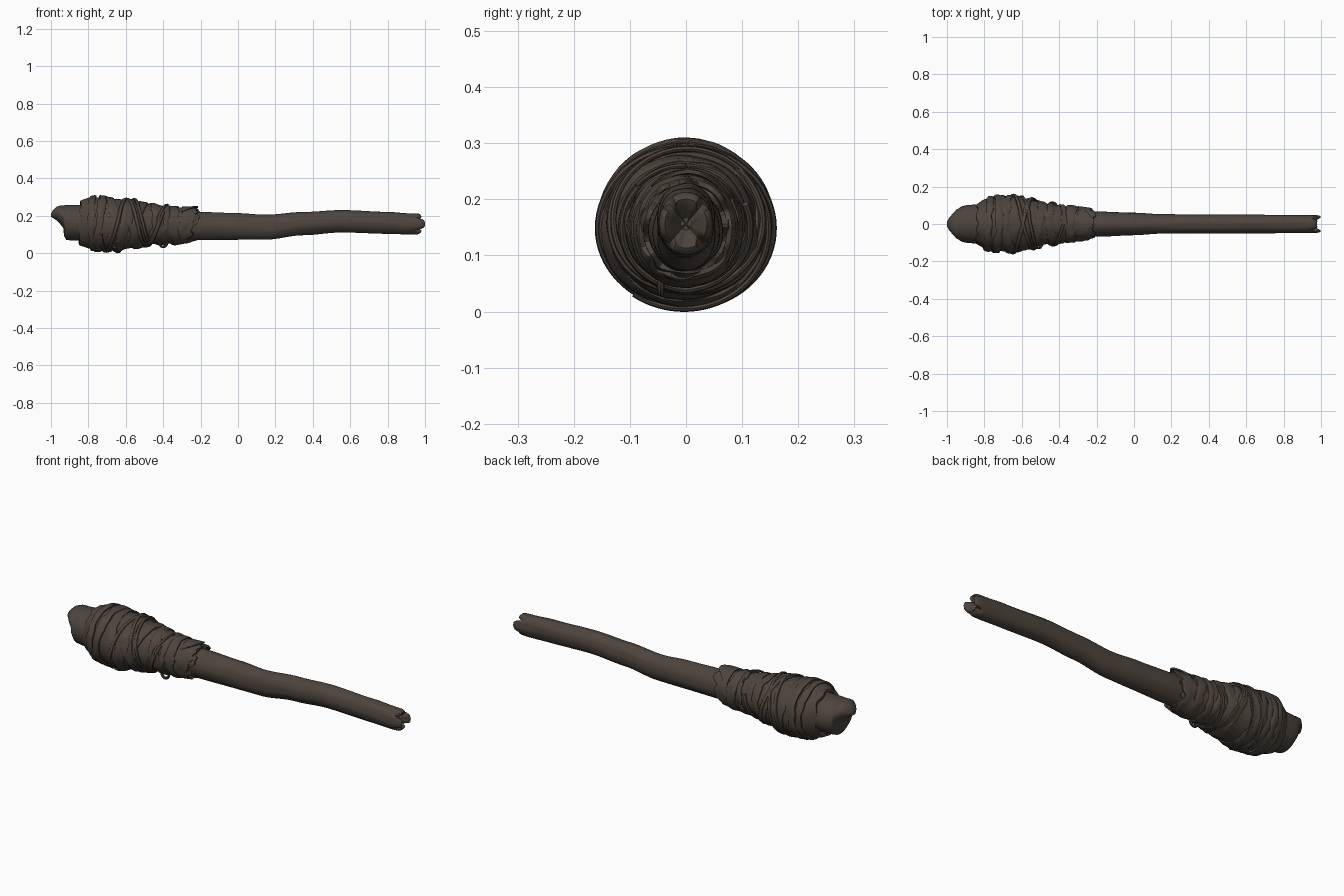
import bpy, bmesh, math, random
from mathutils import Vector, noise

if "Cube" in bpy.data.objects:
    bpy.data.objects.remove(bpy.data.objects["Cube"])

random.seed(4)
TAU = math.tau


def material(name, rgb):
    m = bpy.data.materials.new(name)
    m.diffuse_color = (*rgb, 1)
    m.use_nodes = True
    m.node_tree.nodes["Principled BSDF"].inputs["Base Color"].default_value = m.diffuse_color
    return m


BROWN = material("dark brown", (0.075, 0.058, 0.046))


def interp(table, x):
    """Smooth lookup of (x, values...) rows."""
    if x <= table[0][0]:
        return table[0][1:]
    for a, b in zip(table, table[1:]):
        if x <= b[0]:
            t = (x - a[0]) / (b[0] - a[0])
            t = t * t * (3 - 2 * t)
            return tuple(p + (q - p) * t for p, q in zip(a[1:], b[1:]))
    return table[-1][1:]


def grid_mesh(name, rows, caps=False, wrap=False, angle=40):
    """Skin closed rings of points; wrap joins the last ring to the first."""
    bm = bmesh.new()
    vs = [[bm.verts.new(p) for p in r] for r in rows]
    n = len(rows[0])
    pairs = list(zip(vs, vs[1:])) + ([(vs[-1], vs[0])] if wrap else [])
    for a, b in pairs:
        for j in range(n):
            k = (j + 1) % n
            bm.faces.new((a[j], a[k], b[k], b[j]))
    if caps:
        bm.faces.new(vs[0])
        bm.faces.new(vs[-1])
    bmesh.ops.recalc_face_normals(bm, faces=bm.faces)
    me = bpy.data.meshes.new(name)
    bm.to_mesh(me)
    bm.free()
    me.materials.append(BROWN)
    ob = bpy.data.objects.new(name, me)
    bpy.context.collection.objects.link(ob)
    bpy.ops.object.select_all(action='DESELECT')
    ob.select_set(True)
    bpy.context.view_layer.objects.active = ob
    bpy.ops.object.shade_smooth_by_angle(angle=math.radians(angle))
    return ob


# x, centre z, radius y, radius z
STICK = [(-0.4, .145, .07, .075), (-0.2, .145, .066, .074), (0, .143, .06, .071),
         (.15, .139, .053, .067), (.35, .158, .051, .062), (.55, .17, .051, .06),
         (.8, .163, .049, .058), (.93, .157, .048, .056), (1, .155, .047, .054)]
HEAD = [(-.85, .163, .108, .124), (-.78, .16, .138, .138), (-.66, .153, .147, .136),
        (-.56, .153, .128, .124), (-.46, .155, .106, .104), (-.34, .148, .092, .096),
        (-.2, .15, .079, .085)]


def surface(table, x, a, off=0.0):
    zc, ry, rz = interp(table, x)
    return Vector((x, (ry + off) * math.cos(a), zc + (rz + off) * math.sin(a)))


# stick handle, with a split and hollowed end
N = 48
rows = []
for i in range(61):
    x = -.4 + 1.34 * i / 60
    rows.append([surface(STICK, x, TAU * j / N,
                         .0025 * noise.noise(Vector((x * 3, math.cos(TAU * j / N) * 2, math.sin(TAU * j / N) * 2))))
                 for j in range(N)])
for reach, scale, notch in ((.035, 1, .12), (.053, .92, .22), (.06, .78, .25), (.05, .6, .2), (.03, .4, .1), (.01, .2, 0), (.01, .02, 0)):
    ring = []
    for j in range(N):
        a = TAU * j / N
        cut = max(0, math.cos(4 * a + math.pi)) ** 3     # four splits between the lobes
        p = surface(STICK, .94, a)
        s = scale * (1 - notch * cut)
        x = .94 + reach * (.62 + .38 * math.cos(a) ** 2) * (1 - .5 * cut)
        ring.append(Vector((x, p.y * s, .156 + (p.z - .156) * s)))
    rows.append(ring)
grid_mesh("stick_handle", rows, caps=True)

# broken tip of the stick at the head end
TIP = [(-.6, .158, .1, .09), (-.84, .163, .105, .095), (-.89, .163, .101, .095),
       (-.918, .164, .096, .093), (-.93, .174, .09, .082), (-.934, .195, .085, .061),
       (-.95, .205, .077, .05), (-.97, .212, .055, .037), (-.988, .209, .034, .022),
       (-1, .203, .012, .008)]
grid_mesh("broken_tip", [[Vector((x, ry * math.cos(TAU * j / N), zc + rz * math.sin(TAU * j / N)))
                          for j in range(N)] for x, zc, ry, rz in TIP], caps=True, angle=50)


def band(name, x0, x1, off, tilt=0, phase=0, rough=.006, seed=0, thick=.012, n=80, m=10):
    """Strip of cloth around the head with uneven edges and a rounded section."""
    rows = []
    for j in range(n):
        a = TAU * j / n
        c, s = math.cos(a), math.sin(a)
        shift = tilt * math.cos(a - phase)
        e0 = x0 + shift + rough * noise.noise(Vector((c * 2.5, s * 2.5, seed)))
        e1 = x1 + shift + rough * noise.noise(Vector((c * 2.5, s * 2.5, seed + 9)))
        top, low = [], []
        for i in range(m + 1):
            t = i / m
            x = e0 + (e1 - e0) * t
            fold = .004 * noise.noise(Vector((x * 40, c * 2, s * 2 + seed)))
            edge = .004 * (abs(2 * t - 1) ** 6)
            top.append(surface(HEAD, x, a, off + fold - edge))
            low.append(surface(HEAD, x, a, off + fold + edge * .3 - thick))
        rows.append(top + low[::-1])
    return grid_mesh(name, rows, wrap=True)


# cloth layers
band("head_end_cloth", -.845, -.70, 0, .006, 1, .014, 1, .02)
band("middle_cloth", -.76, -.52, .002, .02, .5, .02, 2, .02)
band("lower_cloth", -.57, -.34, .001, .015, 2, .02, 3, .02)
band("neck_cloth", -.40, -.235, 0, .012, 1.6, .05, 4, .02)
band("torn_neck_flap", -.31, -.235, .006, .022, 1.2, .03, 5, .014)

# overlapping wrapped strips: x, width, height, tilt, phase
STRIPS = [(-.775, .035, .011, .008, 0), (-.735, .04, .015, .014, 1.2), (-.69, .045, .010, .022, 3),
          (-.655, .04, .009, .03, 4.4), (-.61, .05, .011, .035, 1.8), (-.56, .04, .010, .04, 5),
          (-.52, .05, .009, .03, .6), (-.47, .035, .009, .028, 2.6), (-.43, .04, .007, .02, 4),
          (-.385, .03, .008, .012, 1.4), (-.335, .05, .009, .008, 5.5)]
for i, (x, w, h, tilt, ph) in enumerate(STRIPS):
    band(f"wrapped_strip_{i + 1}", x - w / 2, x + w / 2, h, tilt, ph, .012, 20 + i, .014, m=6)


def cord(name, x0, x1, turns, start, rad=.008, off=.010, n=110):
    """Twisted cord wound around the head."""
    pts = []
    for i in range(n):
        t = i / (n - 1)
        x = x0 + (x1 - x0) * t + .008 * noise.noise(Vector((t * 9, start, 2)))
        pts.append(surface(HEAD, x, start + TAU * turns * t, off))
    rows = []
    for i, p in enumerate(pts):
        d = (pts[min(i + 1, n - 1)] - pts[max(i - 1, 0)]).normalized()
        out = Vector((0, p.y, p.z - .155)).normalized()
        side = d.cross(out).normalized()
        rows.append([p + side * rad * 1.3 * math.cos(TAU * k / 8) + out * rad * .8 * math.sin(TAU * k / 8)
                     for k in range(8)])
    return grid_mesh(name, rows, caps=True)


# crossing cords
cord("cord_a", -.74, -.42, 1.5, math.radians(200))
cord("cord_b", -.74, -.40, -1.5, math.radians(320))
cord("cord_c", -.66, -.48, 1.0, math.radians(235), .007, .013)
cord("cord_d", -.60, -.38, -1.0, math.radians(90), .006, .012)


# torn flap at the top of the neck
rows = []
for i in range(9):
    t = i / 8
    x = -.30 + .085 * t
    half = .75 * (1 - t ** 1.5) + .12
    up = .006 + .012 * t
    arc = [math.pi / 2 - .15 + half * (2 * k / 10 - 1) for k in range(11)]
    rows.append([surface(HEAD, x, a, up) for a in arc] + [surface(HEAD, x, a, up - .007) for a in arc[::-1]])
grid_mesh("top_torn_flap", rows, caps=True)

# loose cord loop hanging under the head
rows = []
for i in range(25):
    b = math.pi * i / 24
    c = Vector((-.40 + .022 * math.cos(b), -.045, .062 - .028 * math.sin(b)))
    out = Vector((math.cos(b), 0, -math.sin(b)))
    rows.append([c + out * .007 * math.cos(TAU * k / 8) + Vector((0, .007 * math.sin(TAU * k / 8), 0)) for k in range(8)])
grid_mesh("loose_cord_loop", rows, caps=True)
